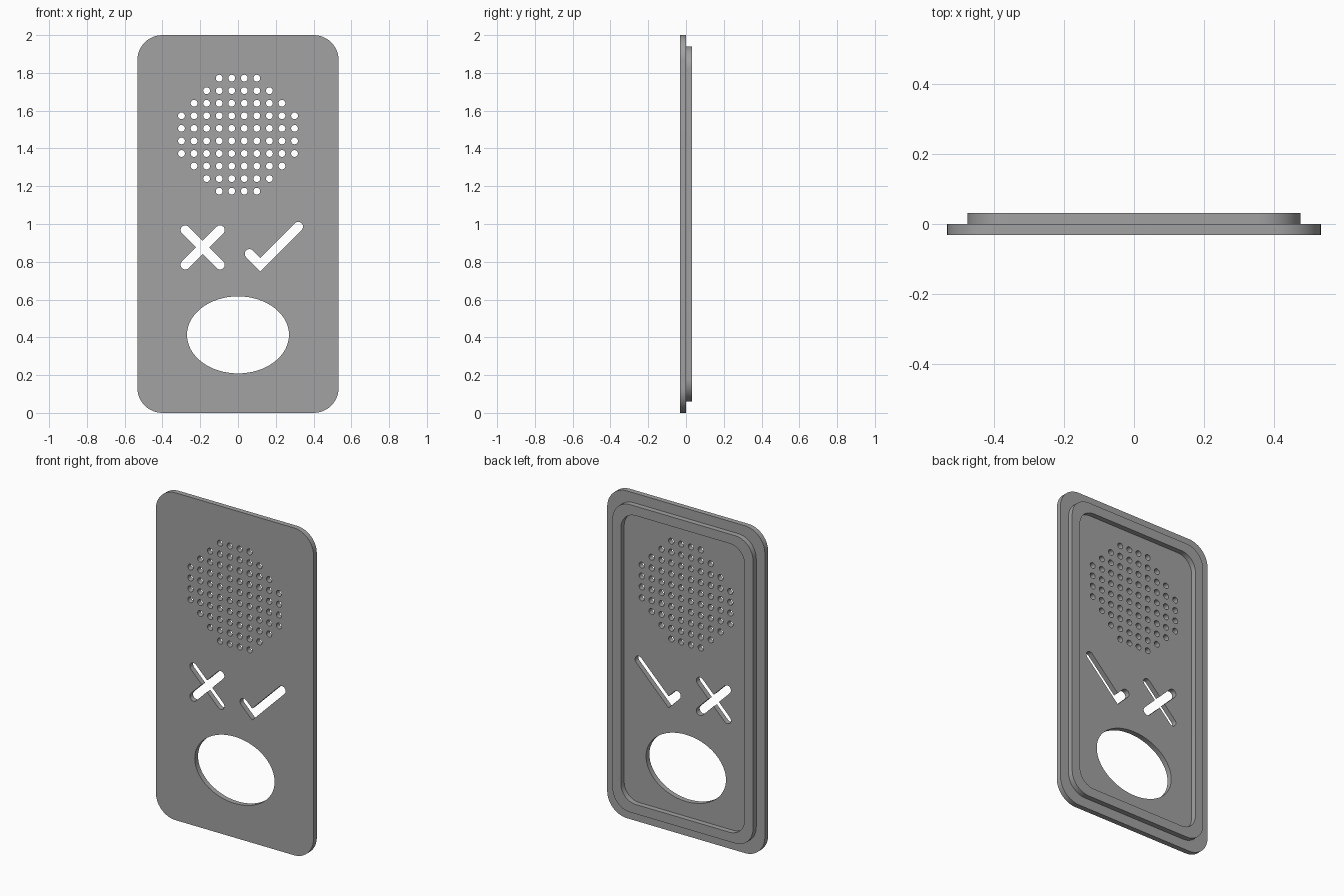
import bpy, bmesh
from math import sin, cos, pi, radians, sqrt

cube = bpy.data.objects.get("Cube")
if cube:
    bpy.data.objects.remove(cube, do_unlink=True)

grey = bpy.data.materials.new("plain grey")
grey.use_nodes = True
GREY = (0.36, 0.36, 0.36, 1)
grey.diffuse_color = GREY
grey.node_tree.nodes["Principled BSDF"].inputs["Base Color"].default_value = GREY


def arc(cx, cz, rx, rz, start, end, steps):
    angles = [radians(start + (end - start) * i / steps) for i in range(steps + 1)]
    return [(cx + rx * cos(a), cz + rz * sin(a)) for a in angles]


def ellipse(cx, cz, rx, rz, steps):
    return arc(cx, cz, rx, rz, 0, 360, steps)[:-1]


def rounded_rect(half_w, half_h, r):
    pts = []
    for k, (sx, sz) in enumerate([(1, 1), (-1, 1), (-1, -1), (1, -1)]):
        pts += arc(sx * (half_w - r), 1 + sz * (half_h - r), r, r, 90 * k, 90 * k + 90, 12)
    return pts


def arm_end(cx, cz, length, angle, w):
    """Round end of a stroke that leaves (cx, cz) at the given angle."""
    a = radians(angle)
    return arc(cx + length * cos(a), cz + length * sin(a), w, w, angle - 90, angle + 90, 10)


def cross(cx, cz, length, w):
    pts = []
    for angle in (45, 135, 225, 315):
        inner = radians(angle + 45)
        pts += arm_end(cx, cz, length, angle, w)
        pts.append((cx + w * sqrt(2) * cos(inner), cz + w * sqrt(2) * sin(inner)))
    return pts


def tick(cx, cz, long_arm, short_arm, w):
    return (arm_end(cx, cz, long_arm, 45, w) + [(cx, cz + w * sqrt(2))]
            + arm_end(cx, cz, short_arm, 135, w) + [(cx, cz - w * sqrt(2))])


def extruded(name, outlines, y_front, y_back):
    """Fill the first outline, leave the others open, and give it thickness."""
    curve = bpy.data.curves.new(name, "CURVE")
    curve.dimensions = "2D"
    curve.fill_mode = "BOTH"
    curve.extrude = (y_back - y_front) / 2
    for pts in outlines:
        spline = curve.splines.new("POLY")
        spline.points.add(len(pts) - 1)
        for p, (x, z) in zip(spline.points, pts):
            p.co = (x, z, 0, 1)
        spline.use_cyclic_u = True
    obj = bpy.data.objects.new(name, curve)
    obj.location.y = (y_front + y_back) / 2
    obj.rotation_euler.x = pi / 2
    bpy.context.collection.objects.link(obj)
    bpy.ops.object.select_all(action="DESELECT")
    obj.select_set(True)
    bpy.context.view_layer.objects.active = obj
    bpy.ops.object.convert(target="MESH")
    obj = bpy.context.object
    bm = bmesh.new()
    bm.from_mesh(obj.data)
    bmesh.ops.remove_doubles(bm, verts=bm.verts, dist=0.0001)
    bmesh.ops.recalc_face_normals(bm, faces=bm.faces)
    bm.to_mesh(obj.data)
    bm.free()
    obj.data.materials.clear()
    obj.data.materials.append(grey)
    bpy.ops.object.shade_smooth_by_angle(angle=radians(30))
    return obj


# Speaker grille: square grid of holes kept inside a circle
PITCH = 0.0665
steps = [i - 4.5 for i in range(10)]
grille = [ellipse(i * PITCH, 1.473 + j * PITCH, 0.018, 0.018, 20)
          for i in steps for j in steps if i * i + j * j < 23]

# Symbols and oval window
symbols = [cross(-0.187, 0.876, 0.13, 0.025), tick(0.118, 0.785, 0.285, 0.081, 0.025)]
window = ellipse(0, 0.413, 0.27, 0.204, 64)

# Front plate, and the raised lip on its back
extruded("front_plate", [rounded_rect(0.533, 1, 0.133), window] + symbols + grille, -0.032, 0)
extruded("back_lip", [rounded_rect(0.475, 0.94, 0.12), rounded_rect(0.418, 0.882, 0.1)], 0, 0.032)
